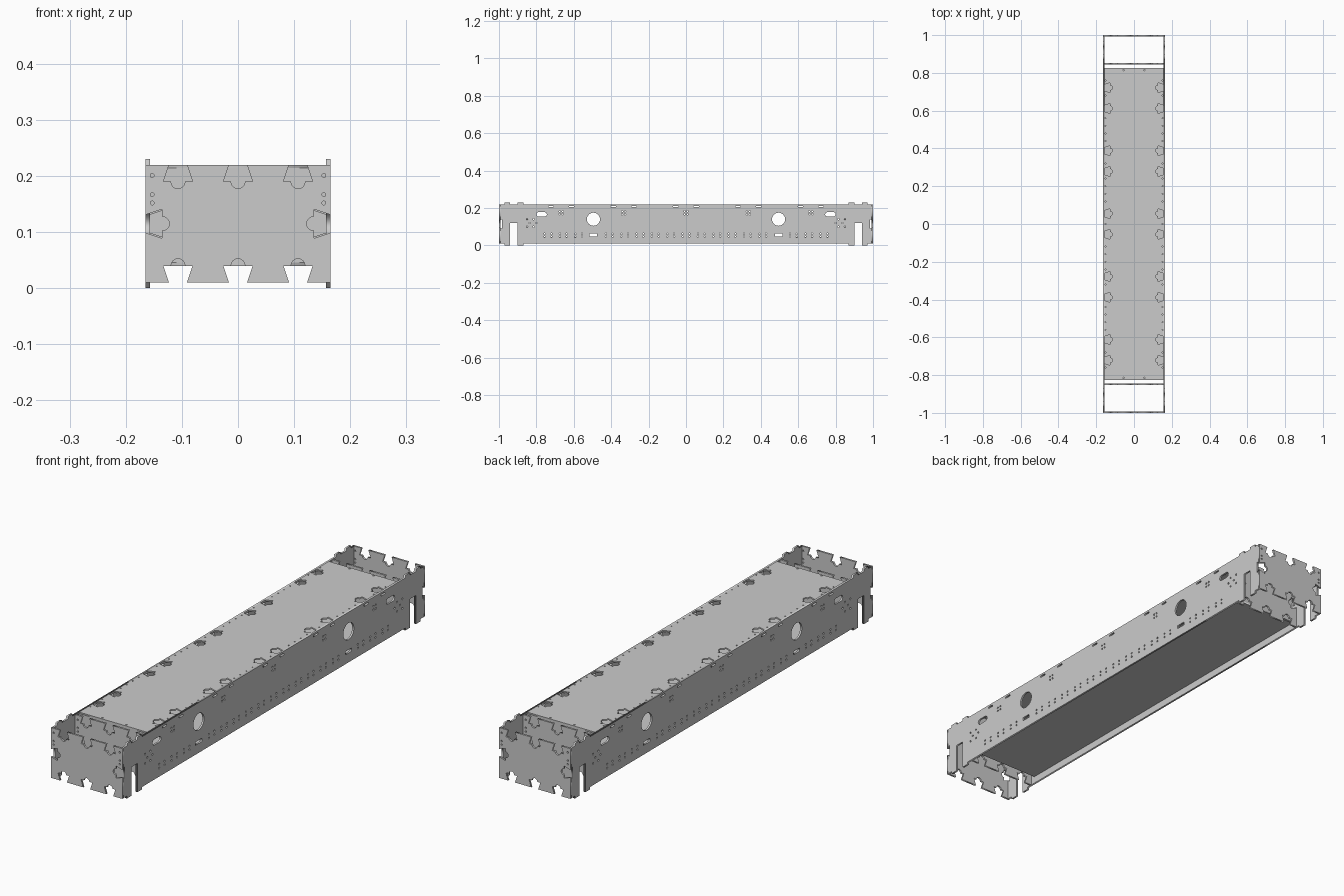
import bpy
from math import sin, cos, pi
from mathutils import Matrix, Vector

if "Cube" in bpy.data.objects:
    bpy.data.objects.remove(bpy.data.objects["Cube"])

# Plate orientations: local sheet axes mapped into the world
FLAT = Matrix.Identity(3)
SIDE = Matrix(((0, 0, 1), (1, 0, 0), (0, 1, 0)))    # sheet x->Y, y->Z
END = Matrix(((1, 0, 0), (0, 0, -1), (0, 1, 0)))    # sheet x->X, y->Z


def plate(name, outline, holes, thick, orient, loc):
    """Cut sheet: filled flat curve with holes, turned into a mesh."""
    cu = bpy.data.curves.new(name, 'CURVE')
    cu.dimensions, cu.fill_mode, cu.extrude = '2D', 'BOTH', thick / 2
    for loop in [outline] + holes:
        sp = cu.splines.new('POLY')
        sp.points.add(len(loop) - 1)
        for pt, (u, v) in zip(sp.points, loop):
            pt.co = (u, v, 0, 1)
        sp.use_cyclic_u = True
    tmp = bpy.data.objects.new(name + "_profile", cu)
    bpy.context.collection.objects.link(tmp)
    dg = bpy.context.evaluated_depsgraph_get()
    me = bpy.data.meshes.new_from_object(tmp.evaluated_get(dg))
    bpy.data.objects.remove(tmp)
    me.transform(orient.to_4x4())
    ob = bpy.data.objects.new(name, me)
    ob.location = loc
    bpy.context.collection.objects.link(ob)
    return ob


def circle(u, v, r, n=8):
    return [(u + r * cos(2 * pi * i / n), v + r * sin(2 * pi * i / n)) for i in range(n)]


def rect(u, v, a, b):
    return [(u - a, v - b), (u + a, v - b), (u + a, v + b), (u - a, v + b)]


def capsule(u, v, a, r):
    arc = [(a + r * cos(t), r * sin(t)) for t in [-pi / 2 + pi * i / 8 for i in range(9)]]
    return [(u + x, v + y) for x, y in arc] + [(u - x, v - y) for x, y in arc]


def edge(p, q, centres):
    """Edge p->q (inside on the left) with dovetail notches ending in a half circle."""
    p, q = Vector(p), Vector(q)
    d = (q - p).normalized()
    n = Vector((-d.y, d.x))
    notch = [(-.016, 0), (-.026, .03)]
    notch += [(-.0125 * cos(pi * i / 8), .03 + .0125 * sin(pi * i / 8)) for i in range(9)]
    notch += [(.026, .03), (.016, 0)]
    pts = [p]
    for c in centres:
        pts += [p + d * (c + a) + n * b for a, b in notch]
    return pts


def notched_plate(w, z0, z1, across, up_left, up_right):
    """Rectangle with notches: lists are distances along each edge."""
    return (edge((-w, z0), (w, z0), across) + edge((w, z0), (w, z1), up_right)
            + edge((w, z1), (-w, z1), across) + edge((-w, z1), (-w, z0), up_left))


# End plates and inner bulkheads
def bulkhead(name, w, y):
    side = [.105]
    out = notched_plate(w, .01, .22, [w - .107, w, w + .107], side, side)
    holes = [circle(s * (w - .012), z, .0035, 10) for s in (-1, 1) for z in (.152, .167, .201)]
    plate(name, out, holes, .008, END, (0, y, 0))


for s, tag in ((-1, "front"), (1, "back")):
    bulkhead(tag + "_end_plate", .165, s * .996)
    bulkhead(tag + "_inner_plate", .157, s * .848)

# Long side walls with feet, locating tabs and cable openings
half = [(.87, .01), (.87, 0), (.90, 0), (.90, .12), (.94, .12), (.94, 0), (.97, 0), (.97, .01),
        (.992, .01), (.992, .095), (.984, .09), (.984, .14), (.992, .135), (.992, .22),
        (.97, .22), (.97, .23), (.94, .23), (.94, .22), (.90, .22), (.90, .23),
        (.87, .23), (.87, .22)]
wall_outline = half + [(-u, v) for u, v in reversed(half)]

notch_y = [k * 1 / 3 + o for k in (-2, -1, 0, 1, 2) for o in (-.055, .055)]
holes = []
for s in (-1, 1):
    holes += [circle(s * .495, .14, .035, 32), capsule(s * .772, .166, .016, .012),
              rect(s * .495, .056, .02, .007)]
    holes += [circle(s * u, v, .004) for u in (.815, .85) for v in (.1, .14)]
    holes += [circle(s * u, .12, .004) for u in (.8, .835)]
for i in range(-9, 10):
    if abs(abs(i * .082) - .495) > .04:
        holes += [circle(i * .082 + o, v, .004) for o in (-.018, .018) for v in (.046, .062)]
for k in (-2, -1, 0, 1, 2):
    holes += [circle(k / 3 + o, v, .004) for o in (-.008, .008) for v in (.167, .182)]
holes += [rect(y, .208, .014, .0035) for y in notch_y]
for s, tag in ((-1, "left"), (1, "right")):
    plate(tag + "_side_wall", wall_outline, holes, .008, SIDE, (s * .161, 0, 0))

# Deck with dovetail notches along both long edges, and the plain floor below
along = [y + .825 for y in notch_y]
deck = notched_plate(.157, -.825, .825, [], along, along)
rivets = [circle(s * .151, i * .04, .003) for s in (-1, 1) for i in range(-19, 20)
          if min(abs(i * .04 - y) for y in notch_y) > .032]
rivets += [circle(s * .055, t * .815, .004) for s in (-1, 1) for t in (-1, 1)]
plate("top_deck", deck, rivets, .006, FLAT, (0, 0, .217))
plate("floor_panel", rect(0, 0, .157, .825), [], .006, FLAT, (0, 0, .043))

# Folded ends closing the deck and floor
for s, tag in ((-1, "front"), (1, "back")):
    plate(tag + "_folded_flange", rect(0, .13, .157, .084), [], .006, END, (0, s * .822, 0))
